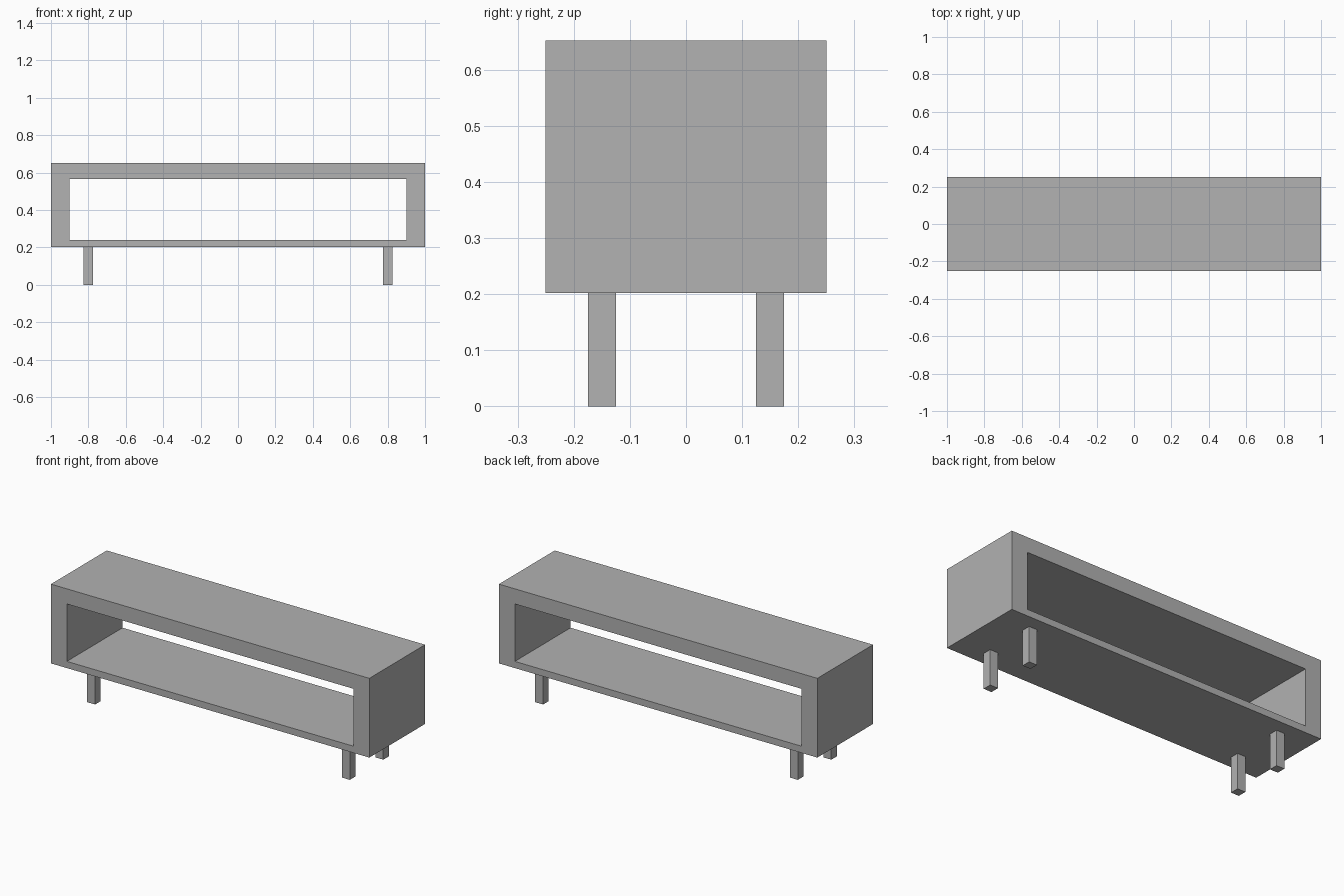
import bpy
import bmesh

cube = bpy.data.objects.get("Cube")
if cube:
    bpy.data.objects.remove(cube, do_unlink=True)

# Single grey finish
grey = bpy.data.materials.new("plain grey")
grey.use_nodes = True
colour = (0.445, 0.445, 0.445, 1)
grey.diffuse_color = colour
grey.node_tree.nodes["Principled BSDF"].inputs["Base Color"].default_value = colour

LEG_HEIGHT, TOP = 0.202, 0.652
DEPTH = 0.5


def finish(bm, name):
    bmesh.ops.recalc_face_normals(bm, faces=bm.faces)
    mesh = bpy.data.meshes.new(name)
    bm.to_mesh(mesh)
    bm.free()
    mesh.materials.append(grey)
    obj = bpy.data.objects.new(name, mesh)
    bpy.context.collection.objects.link(obj)
    return obj


def rectangle(bm, half_width, bottom, top):
    corners = [(-half_width, bottom), (half_width, bottom),
               (half_width, top), (-half_width, top)]
    return [bm.verts.new((x, -DEPTH / 2, z)) for x, z in corners]


# Cabinet: a rectangular frame extruded front to back, open at both ends
bm = bmesh.new()
outer = rectangle(bm, 1.0, LEG_HEIGHT, TOP)
inner = rectangle(bm, 0.9, 0.24, 0.566)
for i in range(4):
    j = (i + 1) % 4
    bm.faces.new((outer[i], outer[j], inner[j], inner[i]))
extruded = bmesh.ops.extrude_face_region(bm, geom=bm.faces[:], use_keep_orig=True)
back = [v for v in extruded["geom"] if isinstance(v, bmesh.types.BMVert)]
bmesh.ops.translate(bm, verts=back, vec=(0, DEPTH, 0))
finish(bm, "cabinet_frame")

# Four square legs
for side, sx in (("left", 1), ("right", -1)):
    for end, sy in (("front", -1), ("back", 1)):
        bm = bmesh.new()
        bmesh.ops.create_cube(bm, size=1)
        bmesh.ops.scale(bm, vec=(0.05, 0.05, LEG_HEIGHT), verts=bm.verts)
        leg = finish(bm, f"{end}_{side}_leg")
        leg.location = (sx * 0.8, sy * 0.15, LEG_HEIGHT / 2)
